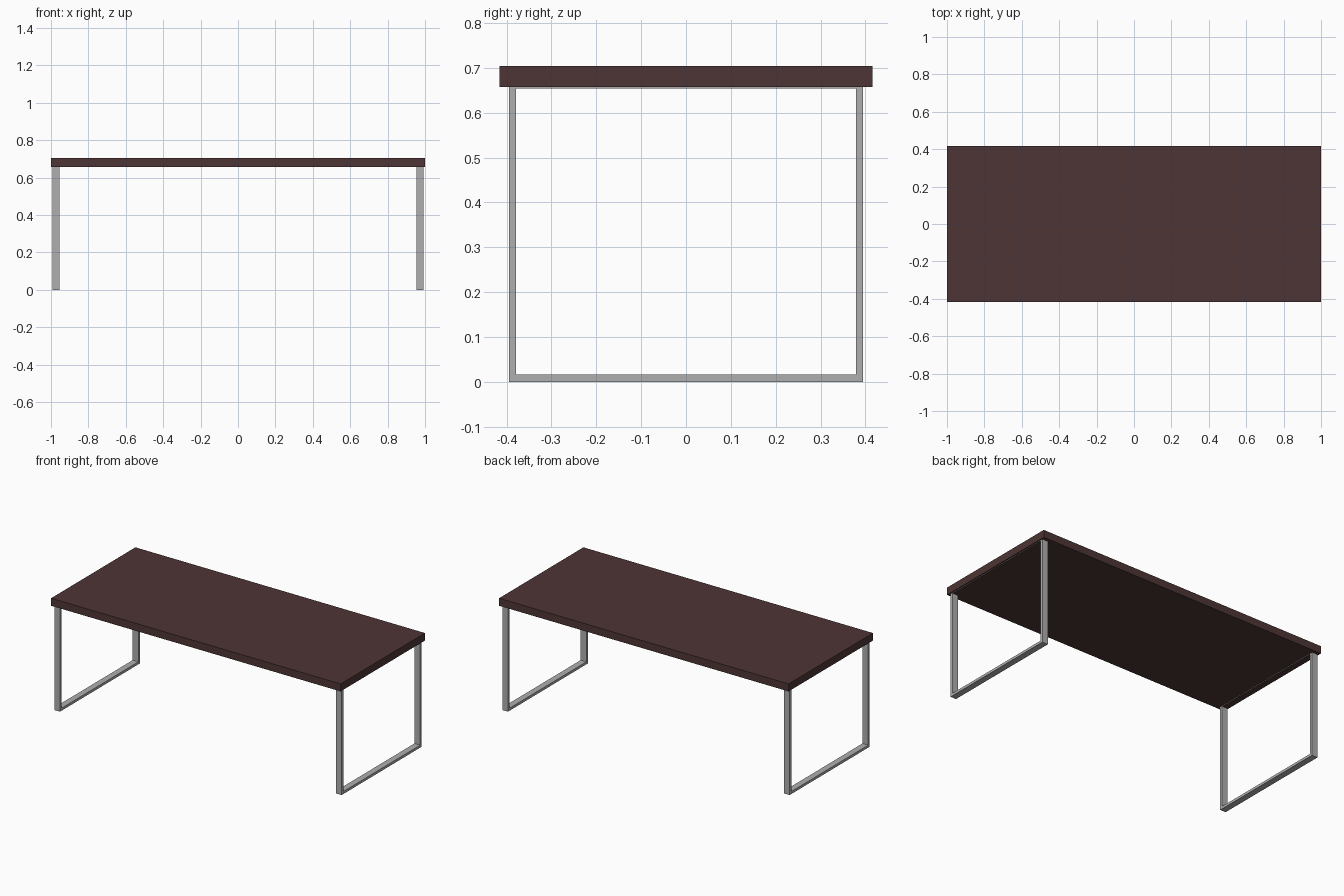
import bpy, bmesh

if "Cube" in bpy.data.objects:
    bpy.data.objects.remove(bpy.data.objects["Cube"])


def make_material(name, color):
    m = bpy.data.materials.new(name)
    m.diffuse_color = (*color, 1)
    m.use_nodes = True
    m.node_tree.nodes["Principled BSDF"].inputs["Base Color"].default_value = m.diffuse_color
    return m


brown = make_material("dark brown wood", (0.076, 0.035, 0.035))
grey = make_material("grey metal", (0.43, 0.43, 0.43))


def add_object(name, bm, mats):
    bmesh.ops.recalc_face_normals(bm, faces=bm.faces)
    mesh = bpy.data.meshes.new(name)
    bm.to_mesh(mesh)
    bm.free()
    for m in mats:
        mesh.materials.append(m)
    obj = bpy.data.objects.new(name, mesh)
    bpy.context.collection.objects.link(obj)
    return obj


def rectangle(bm, x, half_y, z0, z1):
    return [bm.verts.new((x, y, z)) for y, z in
            ((-half_y, z0), (half_y, z0), (half_y, z1), (-half_y, z1))]


# Table top slab
TOP_Z0, TOP_Z1 = 0.657, 0.704
bm = bmesh.new()
bmesh.ops.create_cube(bm, size=1)
for v in bm.verts:
    v.co.x *= 2.0
    v.co.y *= 0.832
    v.co.z = TOP_Z1 if v.co.z > 0 else TOP_Z0
add_object("table_top", bm, [brown])


# Closed flat-bar leg frame with mitred corners, top rail let into the slab
def leg_frame(name, side):
    t, width, half_y, top = 0.016, 0.039, 0.395, 0.670
    rings = []
    bm = bmesh.new()
    for x in (side * 0.973 - width / 2, side * 0.973 + width / 2):
        rings.append((rectangle(bm, x, half_y, 0, top),
                      rectangle(bm, x, half_y - t, t, top - t)))
    (o0, i0), (o1, i1) = rings
    for k in range(4):
        n = (k + 1) % 4
        for a, b in ((o0, i0), (i0, i1), (i1, o1), (o1, o0)):
            bm.faces.new((a[k], a[n], b[n], b[k]))
    bmesh.ops.recalc_face_normals(bm, faces=bm.faces)
    # Underside of the top rail matches the slab
    for f in bm.faces:
        if f.normal.z < -0.9 and f.calc_center_median().z > 0.5:
            f.material_index = 1
    return add_object(name, bm, [grey, brown])


leg_frame("left_leg_frame", -1)
leg_frame("right_leg_frame", 1)
